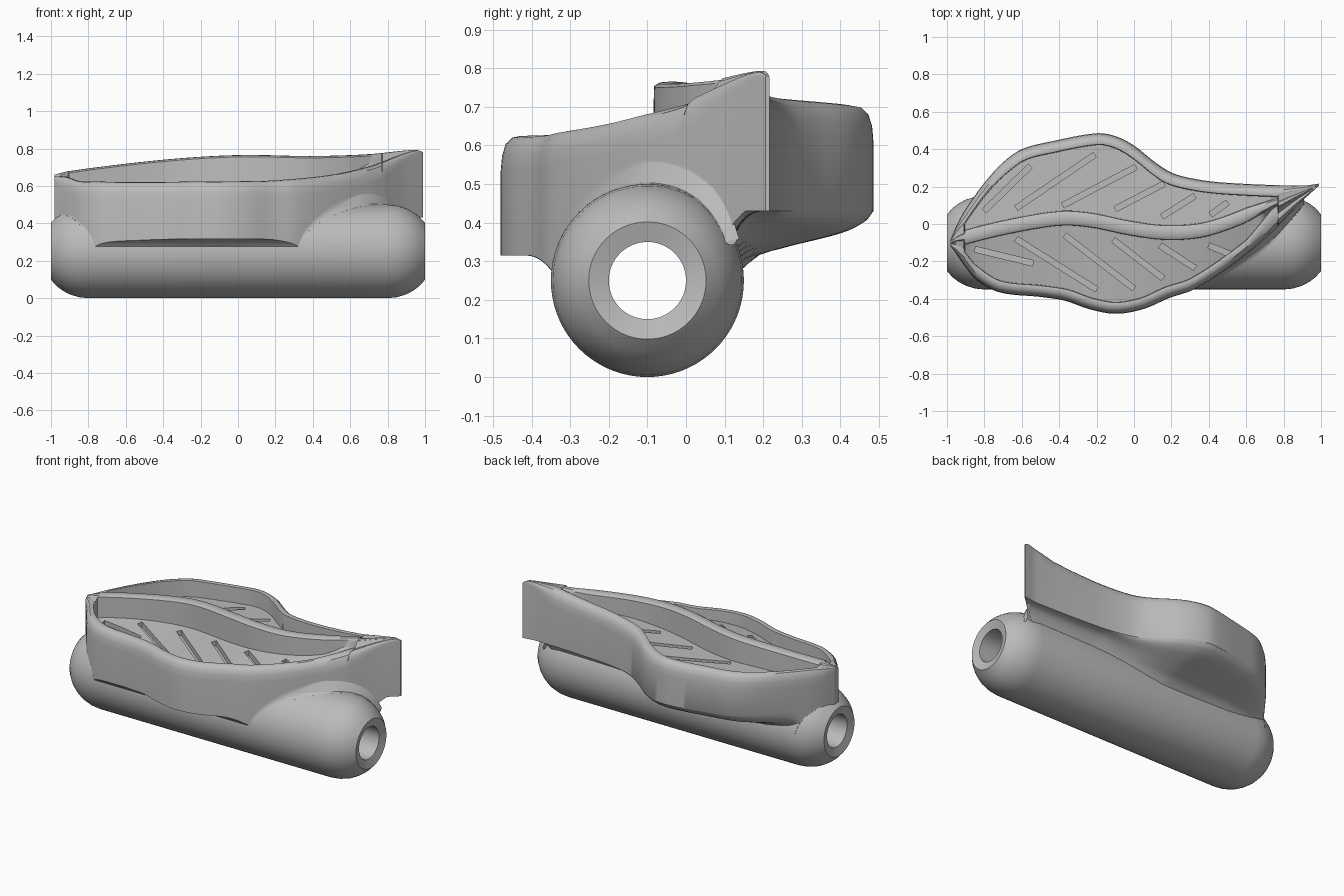
import bpy, bmesh, math
from mathutils import Vector

cube = bpy.data.objects.get("Cube")
if cube:
    bpy.data.objects.remove(cube, do_unlink=True)

grey = bpy.data.materials.new("plain grey")
grey.use_nodes = True
colour = (0.5, 0.5, 0.5, 1)
grey.diffuse_color = colour
for node in grey.node_tree.nodes:
    if node.type == 'BSDF_PRINCIPLED':
        node.inputs["Base Color"].default_value = colour
        node.inputs["Roughness"].default_value = 0.6


def make_object(name, bm):
    bmesh.ops.recalc_face_normals(bm, faces=bm.faces[:])
    mesh = bpy.data.meshes.new(name)
    bm.to_mesh(mesh)
    bm.free()
    mesh.materials.append(grey)
    obj = bpy.data.objects.new(name, mesh)
    bpy.context.collection.objects.link(obj)
    return obj


def activate(obj):
    bpy.ops.object.select_all(action='DESELECT')
    obj.select_set(True)
    bpy.context.view_layer.objects.active = obj


def smooth(obj, degrees=35):
    activate(obj)
    bpy.ops.object.shade_smooth_by_angle(angle=math.radians(degrees))


def loft(bm, sections, wrap=False):
    """Join closed sections of equal length with quads."""
    rings = [[bm.verts.new(p) for p in s] for s in sections]
    pairs = list(zip(rings, rings[1:]))
    if wrap:
        pairs.append((rings[-1], rings[0]))
    for a, b in pairs:
        for i in range(len(a)):
            j = (i + 1) % len(a)
            bm.faces.new((a[i], a[j], b[j], b[i]))
    if not wrap:
        bm.faces.new(rings[0])
        bm.faces.new(rings[-1])


def clamp(t):
    return min(max(t, 0), 1)


def curve(pts):
    """Smooth interpolating function through (x, value) points."""
    last = len(pts) - 1

    def slope(i):
        a, b = pts[max(i - 1, 0)], pts[min(i + 1, last)]
        return (b[1] - a[1]) / (b[0] - a[0])

    def value(x):
        x = min(max(x, pts[0][0]), pts[-1][0])
        i = 0
        while i < last - 1 and x > pts[i + 1][0]:
            i += 1
        (xa, ya), (xb, yb) = pts[i], pts[i + 1]
        d = xb - xa
        t = (x - xa) / d
        return (ya * (1 + 2 * t) * (1 - t) ** 2 + slope(i) * d * t * (1 - t) ** 2
                + yb * t * t * (3 - 2 * t) + slope(i + 1) * d * t * t * (t - 1))
    return value


# Tube with rounded ends and a shallow countersink at each end of the bore
AXIS_Y, AXIS_Z, SEGMENTS = -0.1, 0.25, 72
half = [(0.8, 0.25), (0.85, 0.245), (0.9, 0.23), (0.94, 0.208), (0.97, 0.185), (1, 0.152),
        (0.985, 0.1)]
profile = [(-x, r) for x, r in reversed(half)] + half
tube_radius = curve(half[:-1])
bm = bmesh.new()
sections = []
for x, r in profile:
    angles = [math.tau * k / SEGMENTS for k in range(SEGMENTS)]
    sections.append([(x, AXIS_Y + r * math.cos(a), AXIS_Z + r * math.sin(a)) for a in angles])
loft(bm, sections, wrap=True)
smooth(make_object("tube", bm))

# Leaf guide curves: plan outline, midrib line and heights along x
back_edge = curve([(-.98, -.08), (-.95, -.01), (-.9, .08), (-.8, .22), (-.7, .33), (-.6, .4),
                   (-.45, .44), (-.2, .485), (-.1, .47), (0, .42), (.1, .34), (.2, .275),
                   (.33, .24), (.5, .22), (.9, .205), (.99, .216)])
front_edge = curve([(-.98, -.12), (-.95, -.16), (-.9, -.23), (-.84, -.3), (-.72, -.365),
                    (-.5, -.39), (-.37, -.41), (-.24, -.455), (-.1, -.48), (.05, -.455),
                    (.19, -.395), (.32, -.35), (.51, -.23), (.72, -.06), (.88, .105),
                    (.99, .206)])
midrib = curve([(-.98, -.1), (-.9, -.07), (-.66, -.012), (-.4, .03), (-.24, .022), (-.02, -.022),
                (.16, -.045), (.35, -.035), (.52, .015), (.77, .122), (.99, .21)])
front_height = curve([(-1, .65), (-.92, .65), (-.84, .625), (0, .625), (.2, .63), (.5, .66),
                      (.72, .71), (.88, .77), (.96, .79), (.99, .78)])
back_height = curve([(-1, .65), (-.9, .67), (-.6, .69), (-.2, .7), (.2, .725), (.6, .755),
                     (.95, .793), (.99, .78)])
rib_height = curve([(-1, .655), (-.9, .68), (-.4, .74), (0, .765), (.4, .76), (.7, .77),
                    (.95, .793), (.99, .78)])
floor_height = curve([(-.9, .555), (-.6, .585), (-.1, .605), (.4, .645), (.6, .68), (.77, .76)])
flare = curve([(0, .25), (.1, .27), (.2, .31), (.4, .335), (.8, .375), (.95, .405), (1, .43)])
PANEL_START, PANEL_END, RIM = -.906, .77, .06


def tip_taper(x):
    return clamp((x - .6) / .17)


def panel_floor(x, y):
    """Panel floors fall away from the midrib towards the front rim."""
    mid = midrib(x)
    fall = clamp((mid - y) / (mid - front_edge(x)))
    return floor_height(x) - .07 * fall * (1 - tip_taper(x))


def underside(x, y, yb):
    """Lower surface: flares out of the tube and stays clear of its bore."""
    z = AXIS_Z + math.sqrt(max(0, .165 ** 2 - (y - AXIS_Y) ** 2))
    if y < AXIS_Y:
        t = clamp((y + .41) / .08)
        z = max(z, .315 - .065 * t * t)
    elif y > .1:
        u = (y - .1) / (yb - .1)
        shelf = .43 - .13 * (1 - u) ** 3
        k = clamp((x + .1) / .5)
        z = max(z, flare(u) * (1 - k) + shelf * k)
    return max(z, .43 - max(0, .93 - x))


def edge_width(edge, x):
    s = (edge(x + .01) - edge(x - .01)) / .02
    return RIM * math.sqrt(1 + min(s * s, .5))


def leaf_section(x):
    yf, yb = front_edge(x), back_edge(x)
    zf, zb, zm = front_height(x), back_height(x), rib_height(x)
    soft = clamp((yb - yf) / .2)
    taper = tip_taper(x)
    # Heights of the four panel borders: front rim, both rib sides, back rim
    border = [zf - .003 * soft, zm - .01 * soft, zm - .01 * soft, zb - .003 * soft]
    if PANEL_START < x < PANEL_END:
        mid = midrib(x)
        h = .037 - .022 * taper
        mf, mb = mid - h, mid + h
        pf = min(yf + edge_width(front_edge, x) + .06 * taper, mf - .01)
        pb = max(yb - edge_width(back_edge, x), mb + .01)
        floor = [min(panel_floor(x, y), z - .005) for y, z in zip((pf, mf, mb, pb), border)]
    else:
        pf, mf, mb, pb = [yf + (yb - yf) * k for k in (.3, .45, .6, .75)]
        mid = (mf + mb) / 2
        floor = border
    lip = min(.003, (mf - pf) * .25, (pb - mb) * .25)
    rounding = [(0, .09), (.06, .05), (.22, .02), (.5, .004), (.85, 0)]
    pts = [(yf + (pf - yf) * k, zf - d * soft) for k, d in rounding]
    pts += [(pf, border[0]), (pf + lip, floor[0]), (mf - lip, floor[1]), (mf, border[1])]
    pts += [(mf + (mid - mf) * .35, zm - .002 * soft), (mid, zm)]
    pts += [(mb + (mid - mb) * .35, zm - .002 * soft), (mb, border[2])]
    pts += [(mb + lip, floor[2]), (pb - lip, floor[3]), (pb, border[3])]
    pts += [(yb + (pb - yb) * k, zb - d * soft) for k, d in reversed(rounding)]
    count = 48
    for i in range(count + 1):
        y = yb + (yf - yb) * (1 - math.cos(math.pi * i / count)) / 2
        pts.append((y, underside(x, y, max(yb, .11))))
    return [(x, y, z) for y, z in pts]


# Leaf body with its two sunken panels
steps = 110
stations = [.005 - .985 * math.cos(math.pi * i / steps) for i in range(steps + 1)]
walls = [PANEL_START, PANEL_END]
stations = [x for x in stations if all(abs(x - w) > .004 for w in walls)]
stations += [w + d for w in walls for d in (-.002, .002)]
bm = bmesh.new()
loft(bm, [leaf_section(x) for x in sorted(stations)])
leaf = make_object("leaf", bm)


# Concave fillets where the leaf wall lands on the tube
def fillet(name, edge, side, start, end, full_size):
    sections, count = [], 40
    for i in range(count + 1):
        x = start + (end - start) * i / count
        size = full_size * min(1, .05 + (.95 - abs(x)) / .3)
        r, wall = tube_radius(abs(x)), edge(x)
        dy = wall + side * size - AXIS_Y
        rise = (r + size) ** 2 - dy * dy
        if size <= 0 or rise <= 0 or (wall - AXIS_Y) * side >= r:
            continue
        dz = math.sqrt(rise)
        # Sweep the arc from the wall tangent to the tube tangent
        turn = math.atan2(dz, dy * side)
        arc = [turn * k / 10 for k in range(11)]
        pts = [(x, wall + side * size * (1 - math.cos(a)), AXIS_Z + dz - size * math.sin(a))
               for a in arc]
        foot = Vector((pts[-1][1] - AXIS_Y, pts[-1][2] - AXIS_Z)) * .93
        pts.append((x, AXIS_Y + foot.x, AXIS_Z + foot.y))
        pts.append((x, wall - side * .006, AXIS_Z + dz))
        sections.append(pts)
    bm = bmesh.new()
    loft(bm, sections)
    smooth(make_object(name, bm), 50)


fillet("front_right_fillet", front_edge, -1, -.95, -.72, .07)
fillet("back_right_fillet", back_edge, 1, -.95, -.84, .07)
fillet("front_left_fillet", front_edge, -1, .3, .94, .08)

# Vein grooves cut into the panel floors
veins = [((-.8, .07), (-.555, .31)), ((-.63, .085), (-.21, .37)), ((-.38, .1), (.01, .305)),
         ((-.1, .08), (.16, .215)), ((.15, .04), (.325, .15)), ((.41, .05), (.5, .115)),
         ((-.85, -.135), (-.54, -.21)), ((-.63, -.08), (-.2, -.35)), ((-.37, -.06), (0, -.345)),
         ((-.11, -.085), (.155, -.29)), ((.14, -.115), (.325, -.235)), ((.4, -.115), (.51, -.16))]
bm = bmesh.new()
for start, end in veins:
    a, b = Vector(start), Vector(end)
    along = (b - a).normalized()
    side = Vector((-along.y, along.x)) * .015
    corners = [(a - side, a), (b - side, b), (b + side, b), (a + side, a)]
    loft(bm, [[(p.x, p.y, panel_floor(*tip) + d) for p, tip in corners] for d in (-.03, .03)])
cutter = make_object("vein_cutter", bm)
cutter.hide_render = True

grooves = leaf.modifiers.new("vein grooves", 'BOOLEAN')
grooves.operation = 'DIFFERENCE'
grooves.solver = 'EXACT'
grooves.object = cutter
activate(leaf)
bpy.ops.object.modifier_apply(modifier=grooves.name)
bpy.data.objects.remove(cutter, do_unlink=True)
smooth(leaf)
